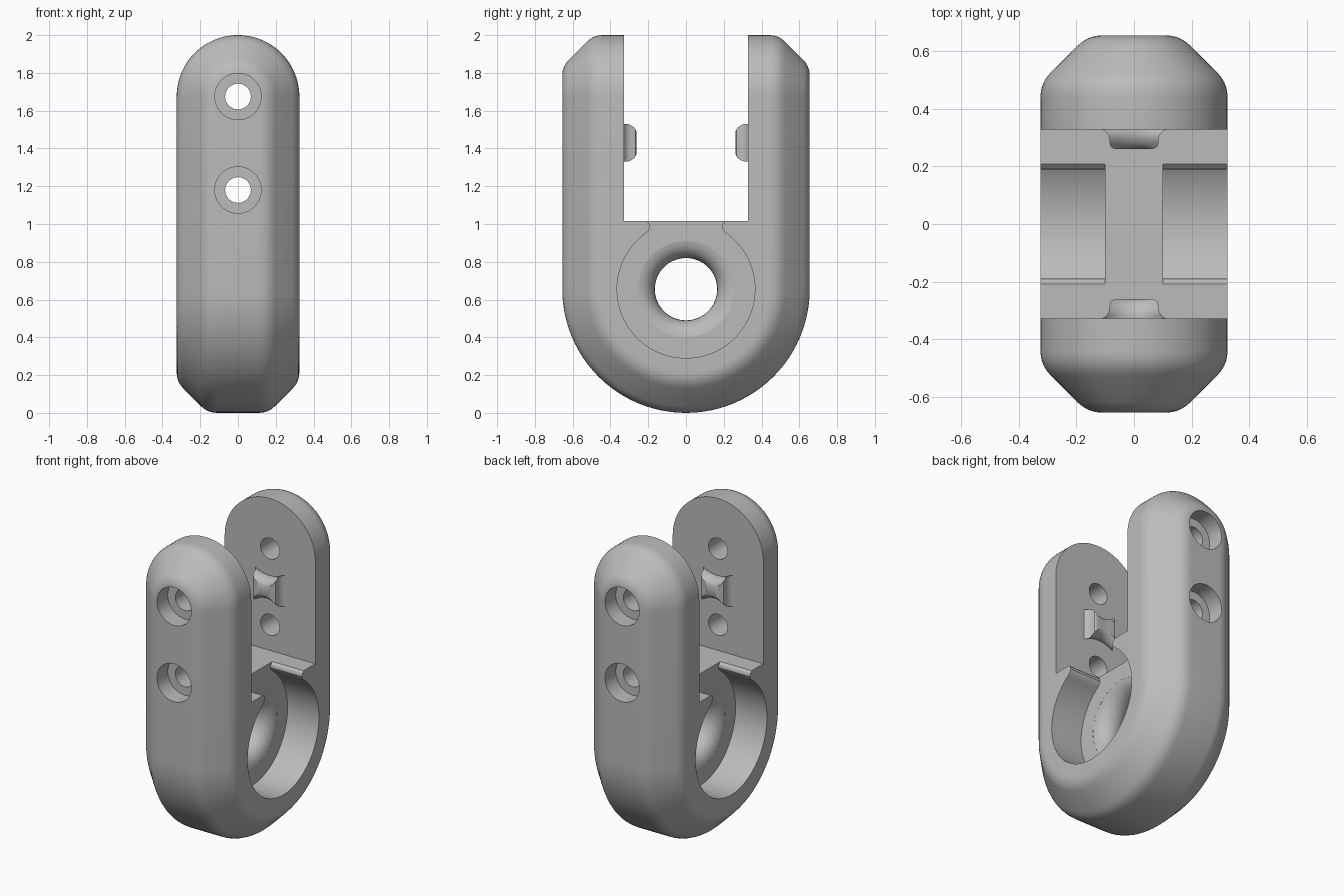
import bpy, bmesh, math
from mathutils import Vector, Matrix

if "Cube" in bpy.data.objects:
    bpy.data.objects.remove(bpy.data.objects["Cube"])

R, W, CH, TOP = 0.655, 0.325, 0.165, 2.0   # outer radius, half width, chamfer, height
SLOT, FLOOR = 0.328, 1.015                 # slot half gap and floor height
WEB, BORE = 0.10, 0.165                    # web half thickness, bore radius

metal = bpy.data.materials.new("grey")
metal.diffuse_color = (0.5, 0.5, 0.5, 1)
metal.use_nodes = True
metal.node_tree.nodes["Principled BSDF"].inputs["Base Color"].default_value = metal.diffuse_color


def make_object(name, bm):
    bmesh.ops.recalc_face_normals(bm, faces=bm.faces)
    me = bpy.data.meshes.new(name)
    bm.to_mesh(me)
    bm.free()
    ob = bpy.data.objects.new(name, me)
    bpy.context.collection.objects.link(ob)
    me.materials.append(metal)
    return ob


def loft(name, rings):
    """Closed solid through rings that have equal point counts."""
    bm = bmesh.new()
    vs = [[bm.verts.new(p) for p in ring] for ring in rings]
    n = len(vs[0])
    for a, b in zip(vs, vs[1:]):
        for i in range(n):
            bm.faces.new((a[i], a[(i + 1) % n], b[(i + 1) % n], b[i]))
    bm.faces.new(vs[0][::-1])
    bm.faces.new(vs[-1])
    return make_object(name, bm)


def activate(ob):
    bpy.ops.object.select_all(action='DESELECT')
    ob.select_set(True)
    bpy.context.view_layer.objects.active = ob


def cut(ob, cutter):
    cutter.hide_render = True
    activate(ob)
    mod = ob.modifiers.new("cut", 'BOOLEAN')
    mod.operation, mod.solver, mod.object = 'DIFFERENCE', 'EXACT', cutter
    bpy.ops.object.modifier_apply(modifier=mod.name)
    bpy.data.objects.remove(cutter)


def smooth(ob):
    activate(ob)
    bpy.ops.object.shade_smooth_by_angle(angle=math.radians(30))


def fillet(a, corner, b, n=5):
    a, corner, b = Vector(a), Vector(corner), Vector(b)
    return [a * (1 - t) ** 2 + corner * 2 * t * (1 - t) + b * t * t
            for t in (i / n for i in range(n + 1))]


# Body: rounded, chamfered edge section (depth, half width) swept round the outline
t, s = 0.05, 0.05 * math.sqrt(0.5)
w0 = W - CH
section = (fillet((0, w0 - t), (0, w0), (s, w0 + s))
           + fillet((CH - s, W - s), (CH, W), (CH + t, W)))
bm = bmesh.new()
SEG = 48
for d, w in section:
    for i in range(SEG + 1):
        a = math.pi * i / SEG
        for sgn in (-1, 1):
            bm.verts.new((sgn * w, (R - d) * math.cos(a), R - (R - d) * math.sin(a)))
            bm.verts.new((w * math.cos(a), sgn * (R - d), TOP - W + w * math.sin(a)))
bmesh.ops.remove_doubles(bm, verts=bm.verts, dist=1e-5)
bmesh.ops.convex_hull(bm, input=bm.verts)
bmesh.ops.delete(bm, geom=[v for v in bm.verts if not v.link_faces], context='VERTS')
bmesh.ops.dissolve_limit(bm, angle_limit=math.radians(0.3), verts=bm.verts, edges=bm.edges)
body = make_object("clevis_body", bm)

# Slot between the arms
rect = [(-SLOT, FLOOR), (SLOT, FLOOR), (SLOT, 2.3), (-SLOT, 2.3)]
cut(body, loft("slot_cutter", [[(x, y, z) for y, z in rect] for x in (-0.6, 0.6)]))

# Round side pockets, open to the slot through a neck with rounded lips
PR, NECK = 0.365, 0.212
a0 = math.acos(NECK / PR)
lip = [(0.197, 0.967), (0.19, 0.984), (0.195, 1.002), (0.21, 1.016), (0.21, 1.1)]
sweep = math.pi + 2 * a0
arc = [(PR * math.cos(a0 - sweep * i / 72), R + PR * math.sin(a0 - sweep * i / 72))
       for i in range(73)]
pocket = arc + [(-y, z) for y, z in lip] + lip[::-1]
for sgn in (-1, 1):
    cut(body, loft("pocket_cutter", [[(sgn * x, y, z) for y, z in pocket] for x in (WEB, 0.6)]))

# Bore through the web with a fully rounded rim
angles = [math.radians(k) for k in range(-84, 85, 12)]
bore = [(WEB * math.sin(a), BORE + WEB * (1 - math.cos(a))) for a in angles]
bore = [(-0.15, bore[0][1])] + bore + [(0.15, bore[-1][1])]
cut(body, loft("bore_cutter", [[(x, r * math.cos(k * math.pi / 32), R + r * math.sin(k * math.pi / 32))
                                for k in range(64)] for x, r in bore]))

# Counterbored screw holes in both arms
for z in (1.18, 1.675):
    for sgn in (-1, 1):
        steps = [(0.2, 0.068), (R - 0.11, 0.068), (R - 0.11, 0.123), (0.8, 0.123)]
        cut(body, loft("screw_cutter", [[(r * math.cos(k * math.pi / 20), sgn * y,
                                          z + r * math.sin(k * math.pi / 20))
                                         for k in range(40)] for y, r in steps]))
smooth(body)

# Locating nubs on the inner arm faces: flared base, hollowed top and bottom edges
layers = [(-0.01, 0.11, 0.10), (0.0, 0.11, 0.10), (0.008, 0.098, 0.10), (0.02, 0.089, 0.099),
          (0.035, 0.085, 0.094), (0.05, 0.084, 0.084), (0.06, 0.08, 0.073), (0.067, 0.068, 0.058)]
for sgn, name in ((-1, "front_nub"), (1, "back_nub")):
    rings = []
    for depth, w, h in layers:
        edge = [(w * u / 6, h - 0.03 * (1 - (u / 6) ** 2)) for u in range(-6, 7)]
        outline = edge + [(-x, -z) for x, z in edge]
        rings.append([(x, sgn * (SLOT - depth), 1.43 + z) for x, z in outline])
    smooth(loft(name, rings))
